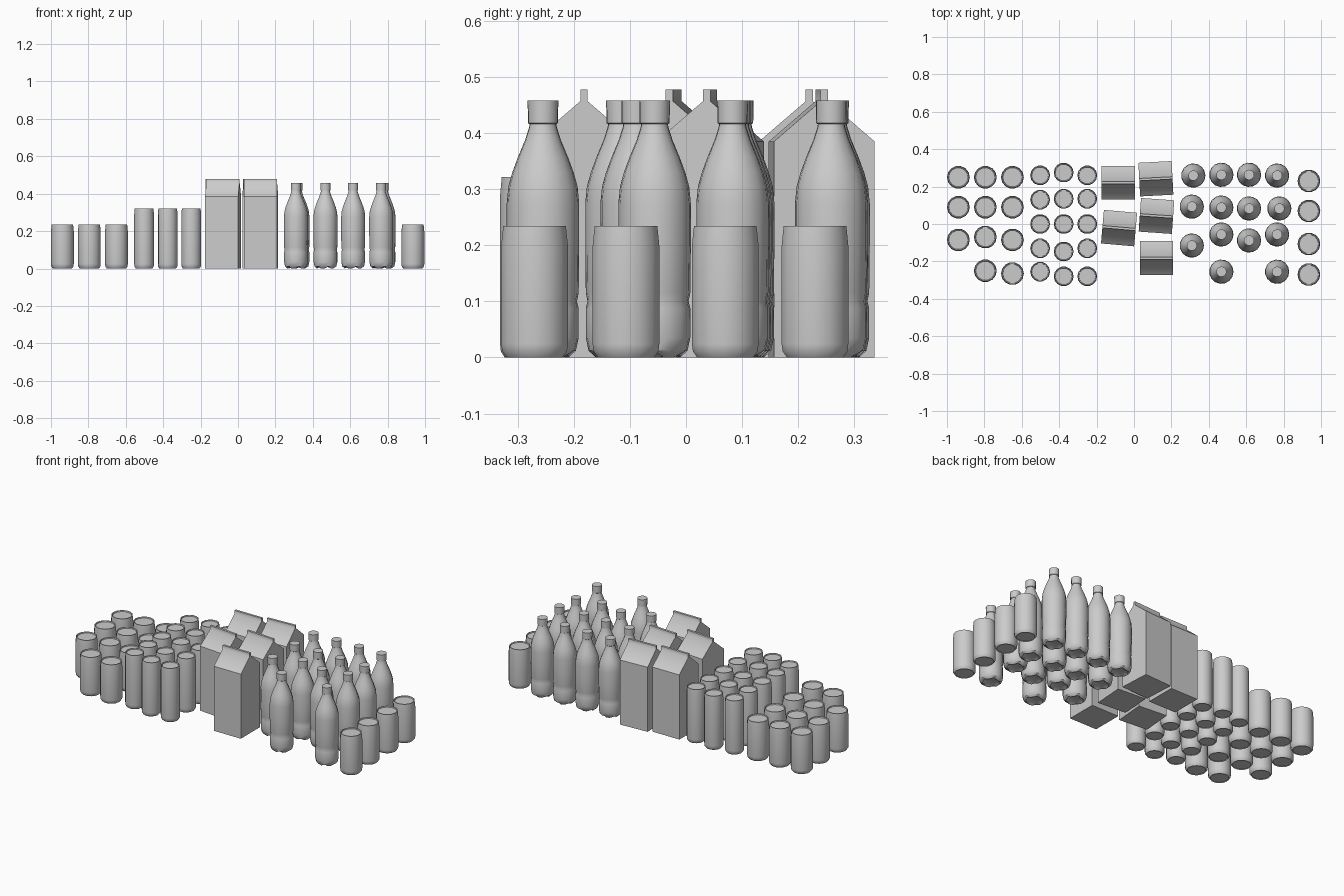
import bpy
import bmesh
from math import pi, sin, cos, radians

cube = bpy.data.objects.get("Cube")
if cube:
    bpy.data.objects.remove(cube, do_unlink=True)

# One plain colour for everything
grey = bpy.data.materials.new("plain_grey")
grey.use_nodes = True
colour = (0.6, 0.6, 0.6, 1)
grey.diffuse_color = colour
grey.node_tree.nodes["Principled BSDF"].inputs["Base Color"].default_value = colour


def finish(bm, name):
    """Turn a bmesh into a smooth shaded mesh with the shared material."""
    bmesh.ops.recalc_face_normals(bm, faces=bm.faces)
    mesh = bpy.data.meshes.new(name)
    bm.to_mesh(mesh)
    bm.free()
    mesh.materials.append(grey)
    mesh.shade_smooth()
    return mesh


def lathe(name, profile, sides, lobes=False):
    """Spin a (radius, height) profile and cap both ends."""
    bm = bmesh.new()
    rings = []
    for r, z in profile:
        ring = []
        for i in range(sides):
            a = 2 * pi * i / sides
            # Scallop the foot so that it stands on separate lobes
            lift = 0.009 if lobes and z < 0.005 and i % 3 == 0 else 0
            ring.append(bm.verts.new((r * cos(a), r * sin(a), z + lift)))
        rings.append(ring)
    for low, high in zip(rings, rings[1:]):
        for i in range(sides):
            j = (i + 1) % sides
            bm.faces.new((low[i], low[j], high[j], high[i]))
    bm.faces.new(rings[0][::-1])
    bm.faces.new(rings[-1])
    mesh = finish(bm, name)
    mesh.set_sharp_from_angle(angle=radians(40))
    return mesh


def can(name, r, h):
    """Can with tapered ends and a recessed lid."""
    return lathe(name, [
        (r * 0.8, 0.004), (r * 0.84, 0), (r * 0.97, 0.011), (r, 0.024),
        (r, h - 0.035), (r * 0.94, h), (r * 0.87, h), (r * 0.84, h - 0.006),
    ], 14)


def carton(name, w, d, eave, ridge, top, tab):
    """Gabled carton: extruded side outline with an upright seal on the ridge."""
    half = [(d / 2, 0), (d / 2, eave), (tab / 2, ridge), (tab / 2, top)]
    outline = half + [(-y, z) for y, z in reversed(half)]
    bm = bmesh.new()
    side = bm.faces.new([bm.verts.new((-w / 2, y, z)) for y, z in outline])
    extruded = bmesh.ops.extrude_face_region(bm, geom=[side], use_keep_orig=True)
    moved = [v for v in extruded["geom"] if isinstance(v, bmesh.types.BMVert)]
    bmesh.ops.translate(bm, verts=moved, vec=(w, 0, 0))
    # Only the crease between roof and seal is soft
    for e in bm.edges:
        e.smooth = all(abs(v.co.z - ridge) < 0.001 for v in e.verts) and \
            abs(e.verts[0].co.x - e.verts[1].co.x) > w / 2
    return finish(bm, name)


def place(mesh, name, x, y, turn=0):
    ob = bpy.data.objects.new(name, mesh)
    ob.location = (x, y, 0)
    ob.rotation_euler.z = radians(turn)
    bpy.context.collection.objects.link(ob)


def place_columns(mesh, name, columns):
    count = 0
    for x, ys in columns:
        for y in ys:
            count += 1
            place(mesh, f"{name}_{count}", x, y)


# Short wide cans at both ends of the shelf
short_can = can("short_can", 0.061, 0.234)
place_columns(short_can, "short_can", [
    (-0.939, (0.25, 0.09, -0.085)),
    (-0.795, (0.25, 0.09, -0.07, -0.25)),
    (-0.65, (0.25, 0.09, -0.085, -0.265)),
    (0.935, (0.23, 0.07, -0.107, -0.27)),
])

# Tall slim cans
tall_can = can("tall_can", 0.053, 0.322)
place_columns(tall_can, "tall_can", [
    (-0.502, (0.26, 0.13, 0, -0.13, -0.255)),
    (-0.376, (0.275, 0.135, 0, -0.147, -0.28)),
    (-0.25, (0.26, 0.135, 0, -0.13, -0.28)),
])

# Gabled cartons, a few slightly turned
box = carton("carton", 0.178, 0.18, 0.385, 0.457, 0.478, 0.013)
for n, (x, y, turn) in enumerate([
        (-0.084, 0.22, 0), (0.117, 0.242, 3), (-0.08, -0.022, -5),
        (0.12, 0.043, -4), (0.12, -0.182, 0)]):
    place(box, f"carton_{n + 1}", x, y, turn)

# Bottles with a pinched waist, sloping shoulder and cap
bottle = lathe("bottle", [
    (0.03, 0.009), (0.046, 0), (0.059, 0.012), (0.064, 0.035), (0.064, 0.088),
    (0.061, 0.1), (0.064, 0.115), (0.065, 0.2), (0.065, 0.275), (0.062, 0.305),
    (0.055, 0.33), (0.045, 0.357), (0.032, 0.388), (0.025, 0.41),
    (0.024, 0.416), (0.027, 0.418), (0.0275, 0.458),
], 15, lobes=True)
place_columns(bottle, "bottle", [
    (0.317, (0.259,)), (0.309, (0.093, -0.115)),
    (0.467, (0.263, 0.088, -0.056, -0.255)),
    (0.615, (0.263, 0.083, -0.088)),
    (0.765, (0.259, -0.056, -0.255)), (0.777, (0.083,)),
])
